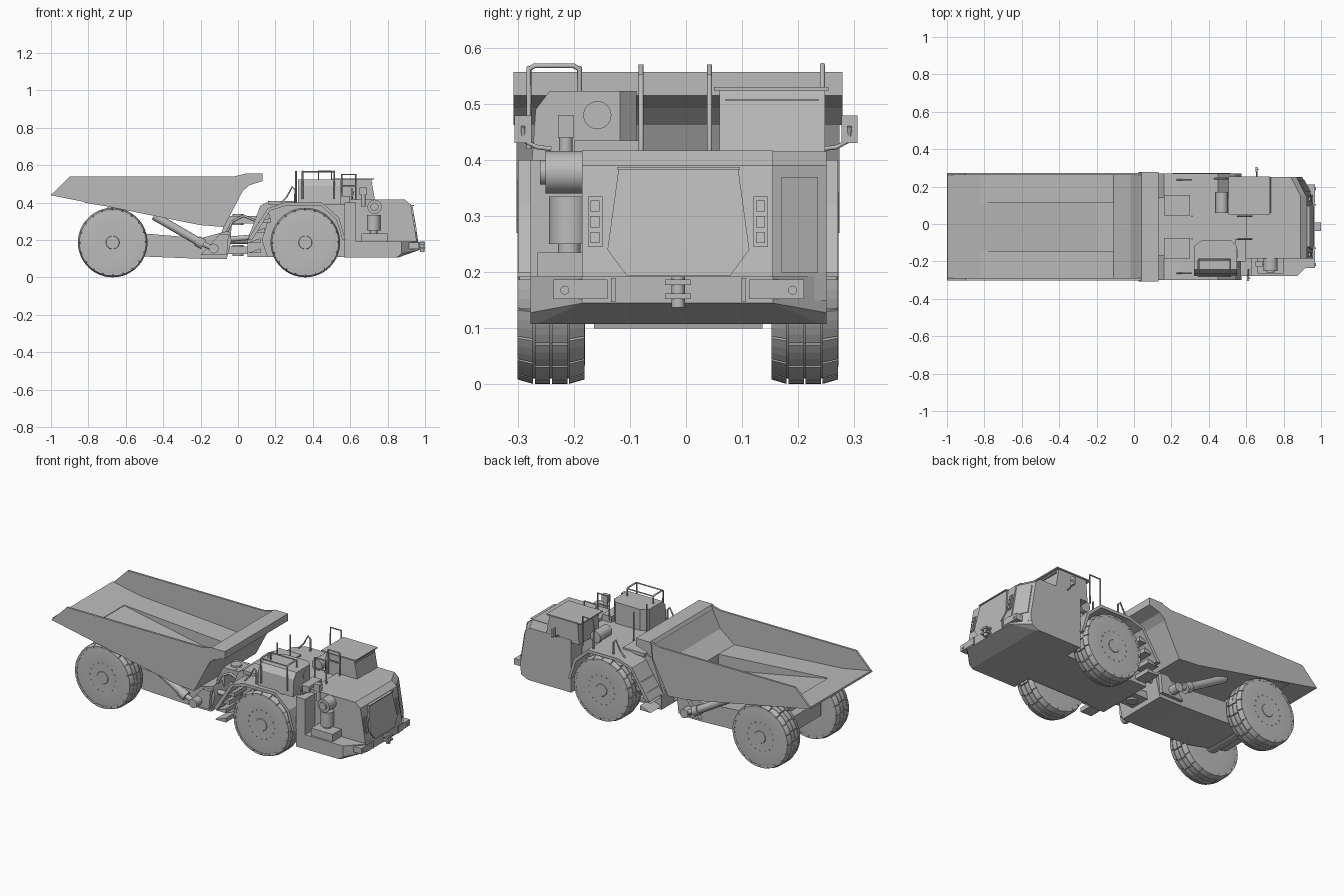
import bpy, bmesh, math
from mathutils import Vector

if "Cube" in bpy.data.objects:
    bpy.data.objects.remove(bpy.data.objects["Cube"])

YC = -0.014  # centre line of the truck
grey = bpy.data.materials.new("plain_grey")
grey.use_nodes = True
grey.diffuse_color = (0.5, 0.5, 0.5, 1)
grey.node_tree.nodes["Principled BSDF"].inputs["Base Color"].default_value = (0.5, 0.5, 0.5, 1)


def finish(name, bm, smooth=False):
    bmesh.ops.recalc_face_normals(bm, faces=bm.faces[:])
    me = bpy.data.meshes.new(name)
    bm.to_mesh(me)
    bm.free()
    me.materials.append(grey)
    ob = bpy.data.objects.new(name, me)
    bpy.context.scene.collection.objects.link(ob)
    if smooth:
        bpy.ops.object.select_all(action='DESELECT')
        bpy.context.view_layer.objects.active = ob
        ob.select_set(True)
        bpy.ops.object.shade_smooth_by_angle(angle=math.radians(35))
        ob.select_set(False)


def loft(name, *loops):
    """Closed solid through loops of equal point count."""
    bm = bmesh.new()
    rings = [[bm.verts.new(p) for p in loop] for loop in loops]
    bm.faces.new(rings[0])
    bm.faces.new(rings[-1])
    for lo, hi in zip(rings, rings[1:]):
        for i in range(len(lo)):
            j = (i + 1) % len(lo)
            bm.faces.new((lo[i], lo[j], hi[j], hi[i]))
    finish(name, bm)


def prism(name, pts, axis, a, b):
    """Extrude a 2D outline along an axis from a to b."""
    place = {'x': lambda p, t: (t, p[0], p[1]), 'y': lambda p, t: (p[0], t, p[1]),
             'z': lambda p, t: (p[0], p[1], t)}[axis]
    loft(name, [place(p, a) for p in pts], [place(p, b) for p in pts])


def box(name, x0, x1, y0, y1, z0, z1):
    prism(name, [(x0, y0), (x1, y0), (x1, y1), (x0, y1)], 'z', z0, z1)


def cyl(name, p, q, r, n=24):
    p, q = Vector(p), Vector(q)
    bm = bmesh.new()
    bmesh.ops.create_cone(bm, cap_ends=True, segments=n, radius1=r, radius2=r, depth=(q - p).length)
    bmesh.ops.rotate(bm, verts=bm.verts, matrix=(q - p).to_track_quat('Z', 'Y').to_matrix())
    bmesh.ops.translate(bm, verts=bm.verts, vec=(p + q) / 2)
    finish(name, bm, True)


def rail(name, pts, r=0.0045):
    """Round pipe along a path."""
    cu = bpy.data.curves.new(name, 'CURVE')
    cu.dimensions = '3D'
    cu.bevel_depth = r
    cu.bevel_resolution = 2
    cu.use_fill_caps = True
    sp = cu.splines.new('POLY')
    sp.points.add(len(pts) - 1)
    for p, c in zip(sp.points, pts):
        p.co = (*c, 1)
    cu.materials.append(grey)
    bpy.context.scene.collection.objects.link(bpy.data.objects.new(name, cu))


def wheel(name, x, y, out):
    """Lathed flat-sided tyre with four rows of tread blocks; out is the outer side in y."""
    z, n = 0.187, 64
    prof = [(0, .06), (.034, .06), (.036, .057), (.08, .057), (.15, .06), (.172, .057), (.176, .04)]
    prof += [(r, -w) for r, w in reversed(prof)]
    bm = bmesh.new()
    vs = [bm.verts.new((x, y + out * w, z + r)) for r, w in prof]
    es = [bm.edges.new(e) for e in zip(vs, vs[1:])]
    bmesh.ops.spin(bm, geom=vs + es, cent=(x, y, z), axis=(0, 1, 0), angle=math.tau, steps=n)
    bmesh.ops.remove_doubles(bm, verts=bm.verts, dist=1e-5)
    finish(name, bm, True)
    for col in range(4):
        w0, w1 = -.06 + col * .0305, -.06 + col * .0305 + .0275
        ra, rb = (.178 if col == 0 else .186), (.178 if col == 3 else .186)
        for k in range(20):
            a0 = (k + (.15 if col in (1, 2) else 0)) * math.tau / 20
            loft(name + "_tread", *[[(x + r * math.sin(a), y + w, z + r * math.cos(a))
                                     for r, w in ((.165, w0), (ra, w0), (rb, w1), (.165, w1))]
                                    for a in (a0, a0 + .097, a0 + .193, a0 + .29)])
    for k in range(16):  # rim bolts
        a = k * math.tau / 16
        bx, bz = x + .084 * math.sin(a), z + .084 * math.cos(a)
        cyl(name + "_bolt", (bx, y + out * .05, bz), (bx, y + out * .06, bz), .004, 6)


for tag, x in (("front", .36), ("rear", -.67)):
    wheel(tag + "_right_wheel", x, YC - .226, -1)
    wheel(tag + "_left_wheel", x, YC + .226, 1)
    cyl(tag + "_axle", (x, YC - .2, .187), (x, YC + .2, .187), .05)

# Dump bed: upright sides, belly, front wall with visor
side = [(-1, .44), (-.9, .54), (-.02, .54), (.04, .555), (.06, .495), (.025, .462), (-.075, .27), (-.2, .28)]
for tag, s in (("right", -1), ("left", 1)):
    prism("bed_side_" + tag, side, 'y', YC + s * .276, YC + s * .288)
prism("bed_belly", [(-1, .44), (-.2, .28), (-.075, .27), (-.08, .283), (-.2, .291), (-.995, .446)],
      'y', YC - .28, YC + .28)
prism("bed_front_wall", [(-.075, .27), (.025, .462), (.06, .495), (.04, .555), (-.02, .435), (-.11, .365), (-.11, .28)],
      'y', YC - .28, YC + .28)
prism("bed_visor", [(.025, .462), (.06, .493), (.13, .515), (.13, .557), (.04, .557), (.03, .54)],
      'y', YC - .293, YC + .293)
# Floor ledges along the sides, leaving a trough that deepens towards the front
prism("bed_tail_floor", [(-1, .44), (-.82, .405), (-.82, .415), (-.998, .45)], 'y', YC - .28, YC + .28)
for tag, s in (("right", -1), ("left", 1)):
    prism("bed_ledge_" + tag, [(-.82, .40), (-.11, .28), (-.11, .365), (-.82, .415)],
          'y', YC + s * .13, YC + s * .28)

# Rear frame, articulation joint and hoist cylinders
prism("rear_frame", [(-.76, .26), (-.76, .17), (-.5, .112), (-.2, .1), (-.06, .1), (-.035, .2), (-.05, .25),
                     (-.2, .21), (-.5, .235)], 'y', YC - .15, YC + .15)
box("bed_pivot", -.7, -.64, YC - .12, YC + .12, .24, .375)
for z in (.145, .31):
    box("joint_tongue", -.06, .14, YC - .06, YC + .06, z - .02, z + .02)
    cyl("joint_pin", (0, YC, z - .03), (0, YC, z + .03), .03)
prism("joint_tower", [(-.1, .2), (-.04, .2), (-.03, .33), (-.06, .33)], 'y', YC - .06, YC + .06)
cyl("drive_shaft", (-.1, YC, .2), (.14, YC, .2), .02)
for s in (-1, 1):
    y = YC + s * .2
    cyl("hoist_barrel", (-.45, y, .33), (-.2, y, .185), .022)
    cyl("hoist_rod", (-.2, y, .185), (-.12, y, .15), .014)
    cyl("hoist_lower_pin", (-.13, YC + s * .13, .155), (-.13, y + s * .02, .155), .026)
    cyl("hoist_collar", (-.22, y, .196), (-.185, y, .176), .028)
    prism("hoist_bracket", [(-.2, .12), (-.06, .12), (-.05, .23), (-.1, .23)], 'y', YC + s * .15, YC + s * .17)
    cyl("steering_cylinder", (-.1, YC + s * .1, .2), (.12, YC + s * .13, .22), .014)
for k in range(4):  # hoses over the joint
    y = YC - .1 + k * .05
    rail("joint_hose", [(-.14, y, .18), (-.07, y, .22), (-.03, y + .01, .30), (.03, y, .33),
                        (.1, y, .30), (.16, y, .32)], .007)

# Front unit: core body, hood, left body and bumper
prism("core_body", [(.05, .11), (.62, .11), (.62, .40), (.3, .40), (.15, .40), (.12, .385), (.05, .2)],
      'y', YC - .155, YC + .155)
prism("hood", [(.6, .15), (.955, .15), (.955, .2), (.924, .39), (.89, .417), (.6, .417)], 'y', -.185, .155)
loft("left_body", *[[(.57, .15, z), (x, .15, z), (x - .05, .25, z), (.57, .25, z)]
                    for z, x in ((.15, .95), (.2, .95), (.39, .919), (.415, .89))])
loft("left_body_panel", *[[(.95 - .161 * (z - .2) - .5 * (y - .15) + d, y, z)
                           for y, z in ((.17, .2), (.235, .2), (.235, .37), (.17, .37))] for d in (-.004, .004)])
plan = [(.57, -.277), (.875, -.277), (.965, -.185), (.965, .155), (.895, .25), (.57, .25)]
base = [(.57, -.277), (.85, -.277), (.86, -.265), (.86, .24), (.85, .25), (.57, .25)]
loft("bumper", [(x, y, .108) for x, y in base],
     [(x, y, .145 if x > .9 else .128) for x, y in plan], [(x, y, .192) for x, y in plan])


def front_plate(name, y0, y1, z0, z1, t, inset=0):
    """Plate on the leaning hood front; inset narrows its edge at z1."""
    pts = [(y0, z0), (y1, z0), (y1 - inset, z1), (y0 + inset, z1)]
    loft(name, *[[(.955 - max(0, z - .2) * .161 + d, y, z) for y, z in pts] for d in (-.005, t)])


front_plate("grille_door", -.14, .113, .24, .385, .008, .02)
front_plate("grille_door_foot", -.14, .113, .24, .193, .008, .035)
front_plate("grille_lip", -.123, .096, .383, .388, .016)
for y in (-.162, .133):
    front_plate("lamp_panel", y - .013, y + .013, .245, .335, .005)
    for z in (.262, .29, .318):
        front_plate("head_lamp", y - .008, y + .008, z - .01, z + .01, .009)
for y, y0, y1 in ((-.216, -.236, -.14), (.19, .112, .21)):
    box("bumper_lug", .88, .968, y0, y1, .152, .187)
    cyl("bumper_eye", (.96, y, .168), (.972, y, .168), .008)
for y in (-.13, .103):
    box("bumper_post", .90, .972, y - .004, y + .004, .147, .19)
for z in (.157, .182):
    box("tow_jaw", .95, 1.0, YC - .023, YC + .023, z - .005, z + .005)
cyl("tow_pin", (.985, YC, .137), (.985, YC, .192), .012)

# Wheel arches
arch = [(.05, .2), (.16, .37), (.25, .4), (.45, .4), (.54, .32), (.575, .2),
        (.56, .2), (.525, .31), (.445, .383), (.255, .383), (.172, .358), (.075, .2)]
for tag, s in (("right", -1), ("left", 1)):
    prism("arch_" + tag, arch, 'y', YC + s * .15, YC + s * .285)
    prism("rear_guard_" + tag, [(.05, .11), (.16, .11), (.13, .2), (.17, .33), (.16, .36), (.05, .2)],
          'y', YC + s * .15, YC + s * .17)
    for k in range(4):  # access steps
        z = .13 + k * .055
        x = .05 + max(0, z - .2) * .6
        prism("step_" + tag, [(x, z), (x + .07, z), (x + .07, z + .025)], 'y', YC + s * .16, YC + s * .27)
    rail("arch_grab_" + tag, [(.23, YC + s * .25, .4), (.26, YC + s * .25, .43), (.29, YC + s * .25, .485),
                              (.305, YC + s * .25, .47), (.305, YC + s * .25, .39)])
    box("deck_cover_" + tag, .16, .3, YC + s * .06, YC + s * .17, .39, .41)

# Equipment housing on the right with sloped outer edge and chamfered inner corners
prism("equipment_housing", [(-.275, .39), (-.268, .49), (-.243, .523), (-.118, .523), (-.118, .39)], 'x', .32, .55)
prism("housing_inner_side", [(.32, -.12), (.55, -.12), (.52, -.088), (.36, -.088)], 'z', .39, .523)
cyl("housing_port", (.548, -.158, .48), (.553, -.158, .48), .025)
box("housing_base", .54, .6, -.2, -.08, .39, .435)

# Operator cab on the left with an overhanging roof
prism("cab", [(.52, .40), (.735, .40), (.712, .525), (.53, .525)], 'y', .06, .248)
box("cab_roof", .505, .728, .05, .254, .523, .53)
box("cab_visor_strip", .715, .722, .07, .236, .505, .509)
cyl("exhaust_muffler", (.47, .06, .43), (.47, .17, .43), .033)

# Open engine bay on the right
cyl("air_cleaner", (.73, -.25, .378), (.73, -.185, .378), .038)
cyl("air_cleaner_cap", (.73, -.26, .378), (.73, -.245, .378), .022)
cyl("oil_tank", (.725, -.208, .25), (.725, -.208, .335), .036)
cyl("oil_tank_base", (.725, -.208, .19), (.725, -.208, .25), .02)
box("bay_floor_box", .66, .8, -.265, -.185, .19, .235)
box("bay_rear_wall", .57, .63, -.277, -.15, .19, .40)
box("intake_stack", .65, .69, -.228, -.2, .44, .48)
cyl("intake_pipe", (.67, -.214, .38), (.67, -.214, .45), .012)

# Handrails
for y in (-.28, -.19):
    rail("housing_rail_end", [(.345, y, .5), (.345, y, .565), (.515, y, .565), (.515, y, .5)])
for x in (.345, .515):
    rail("housing_rail", [(x, -.28, .42), (x, -.28, .562), (x, -.27, .568), (x, -.2, .568), (x, -.19, .562), (x, -.19, .5)])
for y in (-.08, .042):
    rail("deck_rail", [(.31, y, .4), (.31, y, .57)])
    rail("walkway_rail", [(.555, y, .41), (.555, y, .55), (.63, y, .55), (.63, y, .41)])
    rail("walkway_mid_rail", [(.555, y, .49), (.63, y, .49)], .004)
rail("cab_rear_rail", [(.43, .243, .4), (.43, .243, .57), (.5, .243, .57), (.5, .243, .4)])

# Mirrors on curved arms
for tag, x, y0, y1, yb in (("right", .61, -.306, -.275, -.24), ("left", .655, .277, .306, .245)):
    ym = (y0 + y1) / 2
    box("mirror_" + tag, x - .006, x + .006, y0, y1, .43, .479)
    rail("mirror_arm_" + tag, [(x, yb, .42), (x, (yb + ym) / 2, .423), (x, ym, .435), (x + .008, ym, .46)], .004)
